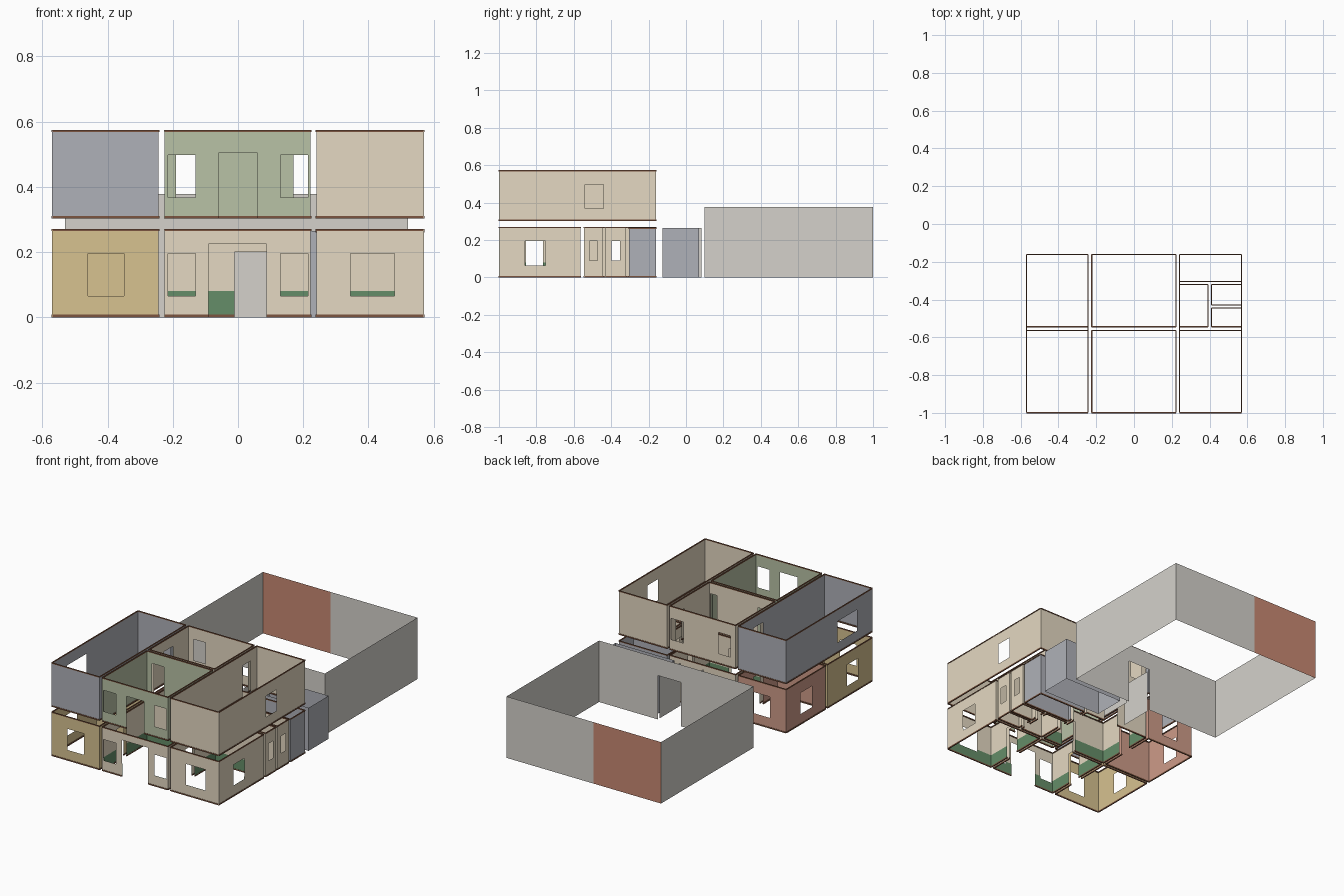
import bpy, bmesh

if "Cube" in bpy.data.objects:
    bpy.data.objects.remove(bpy.data.objects["Cube"])

COLORS = {
    "beige": (0.78, 0.69, 0.54, 1), "yellow": (0.68, 0.54, 0.28, 1),
    "salmon": (0.62, 0.33, 0.25, 1), "grey_blue": (0.43, 0.44, 0.48, 1),
    "sage": (0.48, 0.54, 0.38, 1), "green": (0.13, 0.27, 0.14, 1),
    "stone": (0.66, 0.64, 0.60, 1), "brown": (0.20, 0.09, 0.05, 1),
    "clay": (0.58, 0.25, 0.17, 1),
}
MATS = {}
for key, col in COLORS.items():
    MATS[key] = bpy.data.materials.new(key)
    MATS[key].diffuse_color = col


def finish(bm, name, mat):
    bmesh.ops.remove_doubles(bm, verts=bm.verts, dist=0.0001)
    me = bpy.data.meshes.new(name)
    bm.to_mesh(me)
    bm.free()
    me.materials.append(MATS[mat])
    ob = bpy.data.objects.new(name, me)
    bpy.context.collection.objects.link(ob)
    return ob


def sides(rect, d=0.0):
    """front, back, left, right: (function (u, z) -> point, u start, u end)"""
    x0, x1, y0, y1 = rect[0] + d, rect[1] - d, rect[2] + d, rect[3] - d
    return {
        "f": (lambda u, z: (u, y0, z), x0, x1),
        "b": (lambda u, z: (u, y1, z), x0, x1),
        "l": (lambda u, z: (x0, u, z), y0, y1),
        "r": (lambda u, z: (x1, u, z), y0, y1),
    }


def wall(bm, side, z0, z1, holes):
    """Flat wall split into panels, leaving out the openings."""
    at, a, b = side
    us = sorted({a, b} | {min(max(u, a), b) for h in holes for u in h[:2]})
    zs = sorted({z0, z1} | {min(max(z, z0), z1) for h in holes for z in h[2:]})
    for u0, u1 in zip(us, us[1:]):
        for w0, w1 in zip(zs, zs[1:]):
            uc, zc = (u0 + u1) / 2, (w0 + w1) / 2
            if any(h[0] < uc < h[1] and h[2] < zc < h[3] for h in holes):
                continue
            bm.faces.new([bm.verts.new(at(u, z)) for u, z in
                          ((u0, w0), (u1, w0), (u1, w1), (u0, w1))])


def trim(name, rect, z0, z1, holes, skip):
    """Thin moulding around a room, broken at door openings."""
    bm = bmesh.new()
    t = 0.003
    for key, (at, a, b) in sides(rect, 0.001).items():
        if key in skip:
            continue
        cuts = sorted(h for h in holes.get(key, []) if h[2] < z1 and h[3] > z0)
        pts = [a] + [u for h in cuts for u in h[:2]] + [b]
        for s, e in zip(pts[::2], pts[1::2]):
            p, q = at(s, z0), at(e, z1)
            c = [(p[i] + q[i]) / 2 for i in range(3)]
            dim = [max(abs(q[i] - p[i]), 2 * t) for i in range(3)]
            res = bmesh.ops.create_cube(bm, size=1)["verts"]
            for v in res:
                v.co = [c[i] + v.co[i] * dim[i] for i in range(3)]
    finish(bm, name, "brown")


def room(name, rect, mat, base=0.0, height=0.27, holes=None, wainscot=False,
         mouldings=True, skip=""):
    holes = {k: [(h[0], h[1], h[2] + base, h[3] + base) for h in v]
             for k, v in (holes or {}).items()}
    bm = bmesh.new()
    for key, s in sides(rect).items():
        if key not in skip:
            wall(bm, s, base, base + height, holes.get(key, []))
    finish(bm, name + "_walls", mat)
    if wainscot:
        bm = bmesh.new()
        for key, s in sides(rect, 0.003).items():
            wall(bm, s, base, base + 0.08, holes.get(key, []))
        finish(bm, name + "_wainscot", "green")
    if mouldings:
        trim(name + "_skirting", rect, base, base + 0.008, holes, skip)
        bm_z = base + height
        trim(name + "_cornice", rect, bm_z - 0.004, bm_z, holes, skip)


def door(a, b, top=0.2):
    return (a, b, 0.0, top)


def window(a, b, low=0.065, top=0.195):
    return (a, b, low, top)


L, M, R = (-0.57, -0.243), (-0.225, 0.223), (0.24, 0.57)
FY, BY = (-1.0, -0.563), (-0.545, -0.16)
through = [door(-0.855, -0.765)]

# Ground floor, front rooms
room("study", L + FY, "yellow", holes={
    "f": [window(-0.46, -0.35)], "l": [window(-0.86, -0.75)], "r": through})
room("hall", M + FY, "beige", wainscot=True, holes={
    "f": [window(-0.215, -0.13), door(-0.09, 0.088, 0.225), window(0.13, 0.215)],
    "b": [door(-0.01, 0.088)], "l": through, "r": through})
room("front_parlour", R + FY, "beige", wainscot=True, holes={
    "f": [window(0.345, 0.48)], "l": through, "r": [window(-0.86, -0.75)]})

# Ground floor, back rooms
room("back_parlour", L + BY, "salmon", holes={
    "b": [window(-0.46, -0.35)], "l": [window(-0.41, -0.30)],
    "r": [door(-0.40, -0.31)]})
room("dining_room", M + BY, "beige", wainscot=True, holes={
    "f": [door(-0.01, 0.088)], "b": [door(-0.01, 0.088)],
    "l": [door(-0.40, -0.31)], "r": [door(-0.40, -0.34), door(-0.28, -0.20)]})
room("lobby", (0.24, 0.393, -0.545, -0.32), "beige", holes={
    "l": [door(-0.40, -0.34)], "r": [door(-0.40, -0.35), door(-0.52, -0.47)]})
for nm, y0, y1 in (("washroom_a", -0.545, -0.443), ("washroom_b", -0.43, -0.32)):
    m = (y0 + y1) / 2
    room(nm, (0.41, 0.57, y0, y1), "beige", holes={
        "l": [door(m - 0.025, m + 0.025)],
        "r": [window(m - 0.022, m + 0.022, 0.09, 0.195)]})
room("store", (0.24, 0.57, -0.305, -0.16), "grey_blue",
     holes={"l": [door(-0.28, -0.20)]}, height=0.265)

# Upper floor
UP = 0.303
room("upper_left_room", L + (-1.0, -0.16), "grey_blue", UP, holes={
    "l": [window(-0.85, -0.66)], "r": [door(-0.40, -0.31)]})
room("upper_front_room", M + FY, "sage", UP, holes={
    "f": [window(-0.215, -0.13), door(-0.06, 0.06), window(0.13, 0.215)],
    "b": [door(-0.19, -0.11), door(0.17, 0.215)]})
room("upper_landing", M + BY, "beige", UP, holes={
    "f": [door(-0.19, -0.11), door(0.17, 0.215)],
    "b": [window(-0.19, -0.11), window(0.13, 0.215)],
    "l": [door(-0.40, -0.31)], "r": [door(-0.30, -0.22)]})
room("upper_right_room", R + (-1.0, -0.16), "beige", UP, holes={
    "l": [door(-0.30, -0.22)], "r": [window(-0.54, -0.44)]})

# Back passage and outhouse
room("passage", (-0.033, 0.122, -0.123, 0.083), "stone", mouldings=False,
     height=0.265, skip="fb")
room("outhouse", (0.165, 0.568, -0.125, 0.07), "grey_blue", mouldings=False,
     height=0.265)

# Yard wall with one clay-coloured panel at the back
room("yard", (-0.53, 0.522, 0.1, 1.0), "stone", height=0.378, mouldings=False,
     holes={"f": [door(-0.035, 0.12, 0.27)], "b": [(-0.53, -0.07, 0, 0.378)]})
bm = bmesh.new()
wall(bm, (lambda u, z: (u, 1.0, z), -0.53, -0.07), 0, 0.378, [])
finish(bm, "yard_back_panel", "clay")

for m in bpy.data.materials:
    if m.users and not m.is_grease_pencil:
        m.use_nodes = True
        m.node_tree.nodes["Principled BSDF"].inputs["Base Color"].default_value = m.diffuse_color
